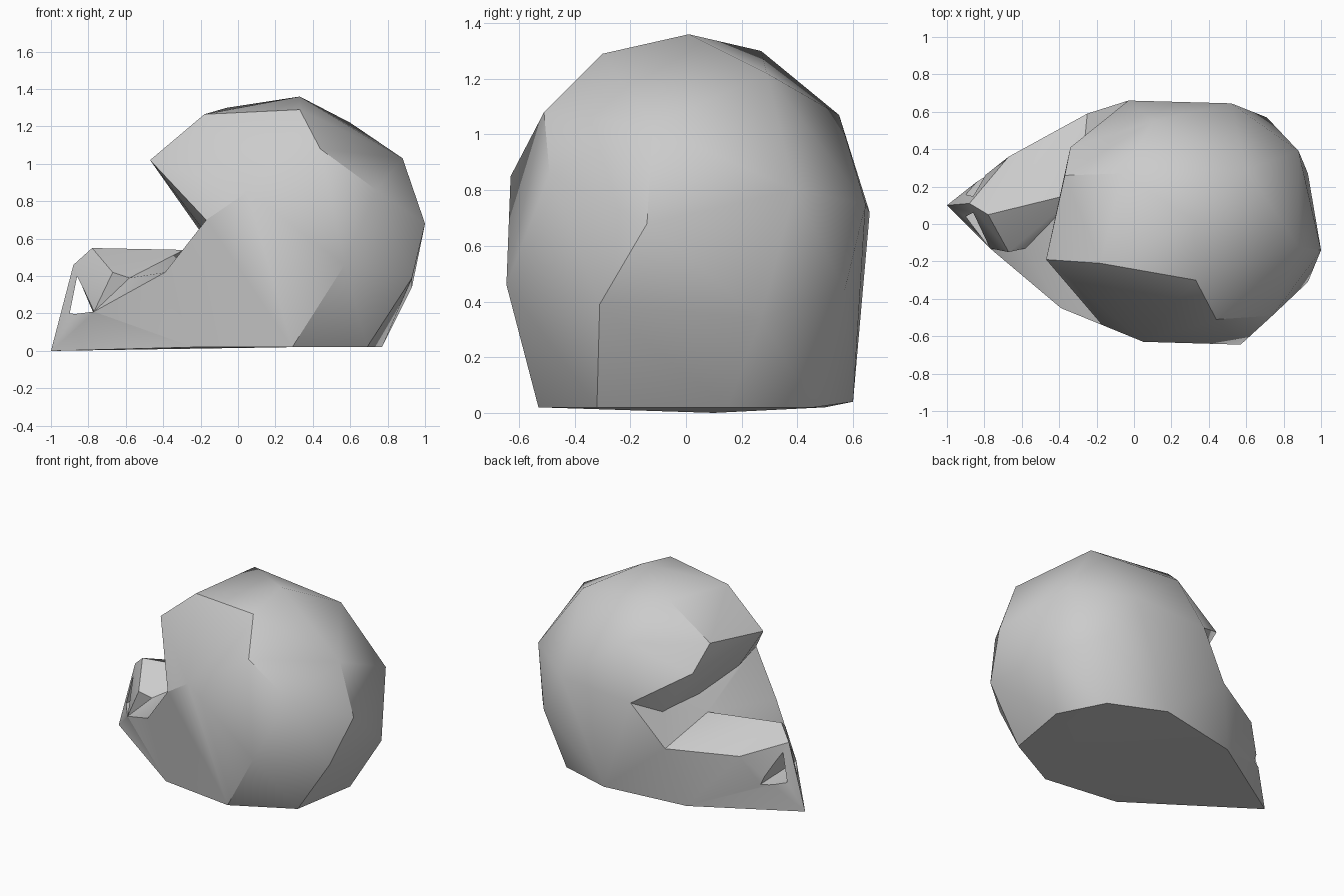
import bpy, bmesh, math

if "Cube" in bpy.data.objects:
    bpy.data.objects.remove(bpy.data.objects["Cube"], do_unlink=True)

# Single stone colour
stone = bpy.data.materials.new("stone grey")
stone.use_nodes = True
stone.diffuse_color = (0.6, 0.6, 0.6, 1)
bsdf = next(n for n in stone.node_tree.nodes if n.type == "BSDF_PRINCIPLED")
bsdf.inputs["Base Color"].default_value = (0.6, 0.6, 0.6, 1)


def hull(name, points):
    """Faceted chunk: the convex hull of a few corner points."""
    bm = bmesh.new()
    for p in points:
        bm.verts.new(p)
    res = bmesh.ops.convex_hull(bm, input=bm.verts[:])
    loose = {g for g in res["geom_interior"] + res["geom_unused"]
             if isinstance(g, bmesh.types.BMVert)}
    bmesh.ops.delete(bm, geom=list(loose), context="VERTS")
    bmesh.ops.recalc_face_normals(bm, faces=bm.faces[:])
    mesh = bpy.data.meshes.new(name)
    bm.to_mesh(mesh)
    bm.free()
    mesh.materials.append(stone)
    obj = bpy.data.objects.new(name, mesh)
    bpy.context.collection.objects.link(obj)
    return obj


def combine(target, other, operation):
    """Apply a boolean and discard the second chunk."""
    mod = target.modifiers.new(operation.lower(), "BOOLEAN")
    mod.operation, mod.solver, mod.object = operation, "EXACT", other
    bpy.context.view_layer.objects.active = target
    bpy.ops.object.modifier_apply(modifier=mod.name)
    bpy.data.objects.remove(other, do_unlink=True)


# Corners shared between neighbouring chunks
notch_front, notch_back = (-.17, -.54, .70), (-.09, .35, .61)
back_corner = (-.03, .66, .72)
foot_front, foot_left, foot_back = (.29, -.53, .02), (-.24, -.46, .02), (.22, .60, .04)
foot_jaw = (-.355, .50, .02)
tip = (-1, .10, 0)
rim_low, rim_high = (-.77, -.13, .21), (-.39, -.45, .42)
ridge_out, ridge_in = (-.78, .05, .55), (-.29, .17, .54)
slope_in, slope_out = (-.25, .59, .43), (-.67, .36, .40)
pit_out, pit_in = (-.67, -.15, .42), (-.58, -.13, .39)

# Rounded boulder with its overhanging lip
boulder = hull("boulder", [
    (.33, .01, 1.36), (.33, -.30, 1.29), (.44, -.51, 1.08), (.60, .29, 1.22),
    (-.18, -.21, 1.265), (-.06, .27, 1.30), (.10, .55, 1.07),
    (-.47, -.19, 1.02), (-.37, .26, 1.08), (-.34, .41, .915),
    (.88, -.12, 1.03), (1, -.14, .68), (.88, .39, .80), (.74, -.49, .86),
    (.05, -.63, .85), (.57, -.645, .46), (.52, .645, .75), (.71, .57, .44),
    (.93, .27, .34), (.93, -.31, .39),
    (.77, .15, .02), (.69, -.32, .02), (.61, .46, .02),
    foot_front, foot_back, notch_front, notch_back, back_corner])

# Sloping floor of the notch
throat = hull("throat", [notch_front, notch_back, back_corner, slope_in, ridge_in,
                         rim_high, foot_front, foot_left, foot_jaw, foot_back])

# Low wedge running out to the point
jaw = hull("jaw", [tip, rim_low, rim_high, slope_in, slope_out, pit_in, ridge_in,
                   foot_left, foot_jaw, foot_front, foot_back])

# Raised ridge along the wedge
ridge = hull("ridge", [tip, rim_low, ridge_out, ridge_in, slope_in, slope_out,
                       pit_out, pit_in, (-.88, .11, .46)])

for chunk in (throat, jaw, ridge):
    combine(boulder, chunk, "UNION")

# Triangular hole through the point, extended past both sides
front = [(-.90, .02, .20), (-.77, -.13, .215), (-.86, .05, .40)]
back = [(-.90, .17, .20), (-.77, .28, .19), (-.86, .22, .40)]
ends = []
for f, b in zip(front, back):
    ends.append((f[0], f[1] - .15, f[2]))
    ends.append((b[0], b[1] + .15, b[2]))
tunnel = hull("hole_cutter", ends)
tunnel.hide_render = True
combine(boulder, tunnel, "DIFFERENCE")

# Soft facets with crisp edges at the steep breaks
bpy.ops.object.select_all(action="DESELECT")
boulder.select_set(True)
bpy.context.view_layer.objects.active = boulder
bpy.ops.object.shade_smooth_by_angle(angle=math.radians(35))
